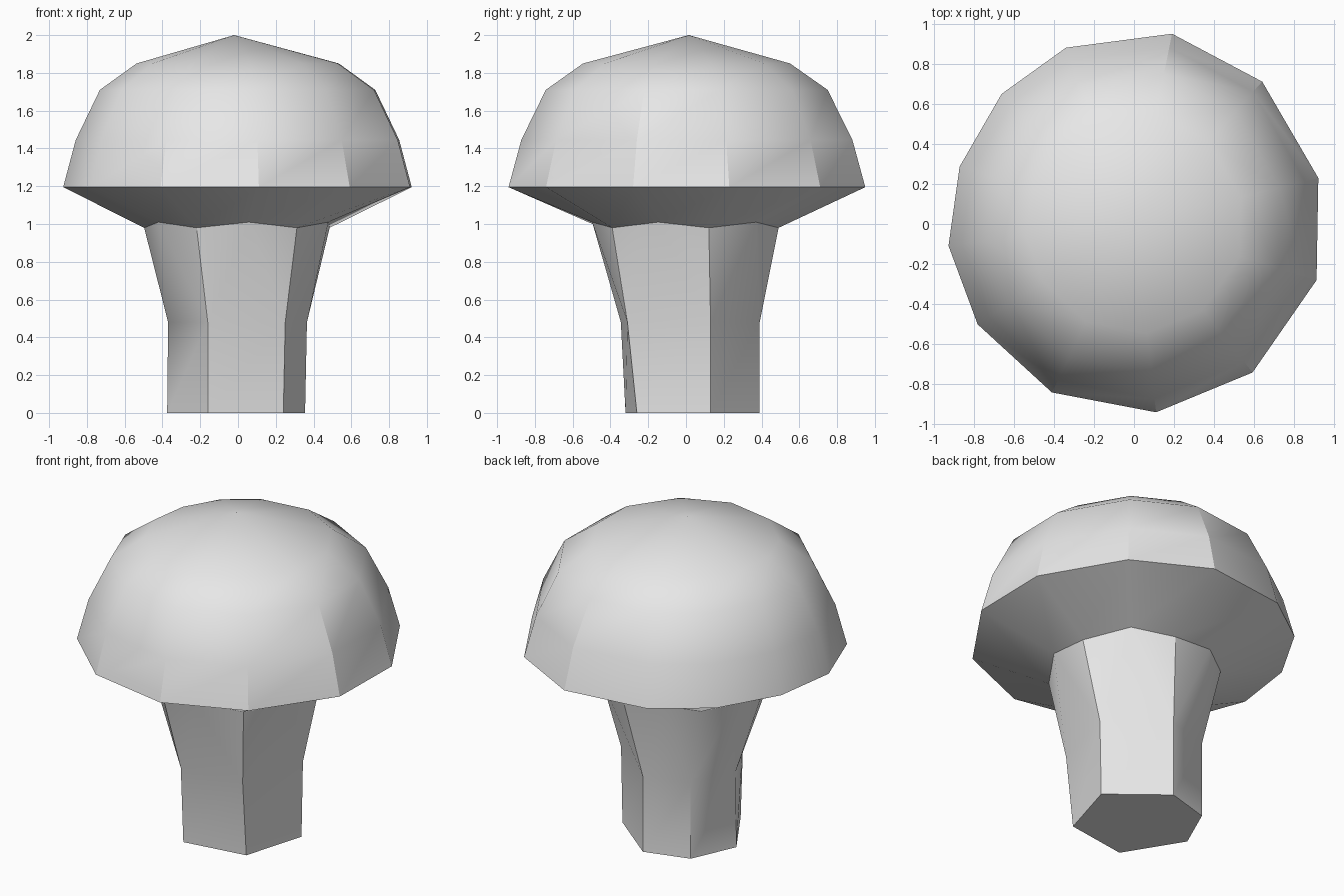
import bpy, bmesh
from math import radians, cos, sin

cube = bpy.data.objects.get("Cube")
if cube:
    bpy.data.objects.remove(cube, do_unlink=True)

grey = bpy.data.materials.new("light grey")
grey.use_nodes = True
colour = (0.8, 0.8, 0.8, 1)
grey.diffuse_color = colour
grey.node_tree.nodes["Principled BSDF"].inputs["Base Color"].default_value = colour

# Uneven spokes shared by the cap and the stem top (degrees, rim radius)
SPOKES = [(14, .948), (48, .956), (78.7, .968), (111.1, .943), (135.5, .926),
          (161.8, .916), (186.7, .932), (212.7, .927), (244, .935),
          (276.7, .946), (308.6, .948), (342.9, .953)]
N = len(SPOKES)


def spoke_ring(bm, radius, heights, uneven=True):
    """Ring of vertices on the spokes; heights alternate along the ring."""
    ring = []
    for i, (angle, rim) in enumerate(SPOKES):
        r = radius * rim if uneven else radius
        a = radians(angle)
        ring.append(bm.verts.new((r * cos(a), r * sin(a), heights[i % len(heights)])))
    return ring


def bridge(bm, lower, upper):
    n = len(lower)
    for i in range(n):
        j = (i + 1) % n
        bm.faces.new((lower[i], lower[j], upper[j], upper[i]))


def finish(bm, name):
    bm.normal_update()
    mesh = bpy.data.meshes.new(name)
    bm.to_mesh(mesh)
    bm.free()
    mesh.materials.append(grey)
    obj = bpy.data.objects.new(name, mesh)
    bpy.context.collection.objects.link(obj)
    bpy.ops.object.select_all(action='DESELECT')
    obj.select_set(True)
    bpy.context.view_layer.objects.active = obj
    bpy.ops.object.shade_smooth_by_angle(angle=radians(30))


NECK_RADIUS, NECK_HEIGHTS = 0.5, (0.98, 1.01)

# Cap: underside, rim and dome closed by an off-centre tip
bm = bmesh.new()
rings = [spoke_ring(bm, NECK_RADIUS, NECK_HEIGHTS, False)]
for radius, z in ((1, 1.195), (.928, 1.445), (.79, 1.71), (.58, 1.85)):
    rings.append(spoke_ring(bm, radius, (z,)))
for lower, upper in zip(rings, rings[1:]):
    bridge(bm, lower, upper)
tip = bm.verts.new((-.02, .015, 2))
for i in range(N):
    bm.faces.new((rings[-1][i], rings[-1][(i + 1) % N], tip))
finish(bm, "mushroom_cap")

# Stem: six-sided foot flaring into the twelve-sided neck
bm = bmesh.new()
FOOT = [(.355, .13), (.03, .39), (-.25, .31), (-.375, .03), (-.16, -.32), (.24, -.26)]
WAIST = [(.365, .13), (.03, .39), (-.25, .31), (-.37, .03), (-.16, -.345), (.25, -.31)]
foot = [bm.verts.new((x, y, 0)) for x, y in FOOT]
waist = [bm.verts.new((x, y, .48)) for x, y in WAIST]
neck = spoke_ring(bm, NECK_RADIUS, NECK_HEIGHTS, False)
bm.faces.new(foot[::-1])
bridge(bm, foot, waist)
for i in range(len(waist)):
    here, there = waist[i], waist[(i + 1) % len(waist)]
    start, middle, end = neck[2 * i], neck[2 * i + 1], neck[(2 * i + 2) % N]
    bm.faces.new((here, middle, start))
    bm.faces.new((here, there, middle))
    bm.faces.new((there, end, middle))
finish(bm, "mushroom_stem")
